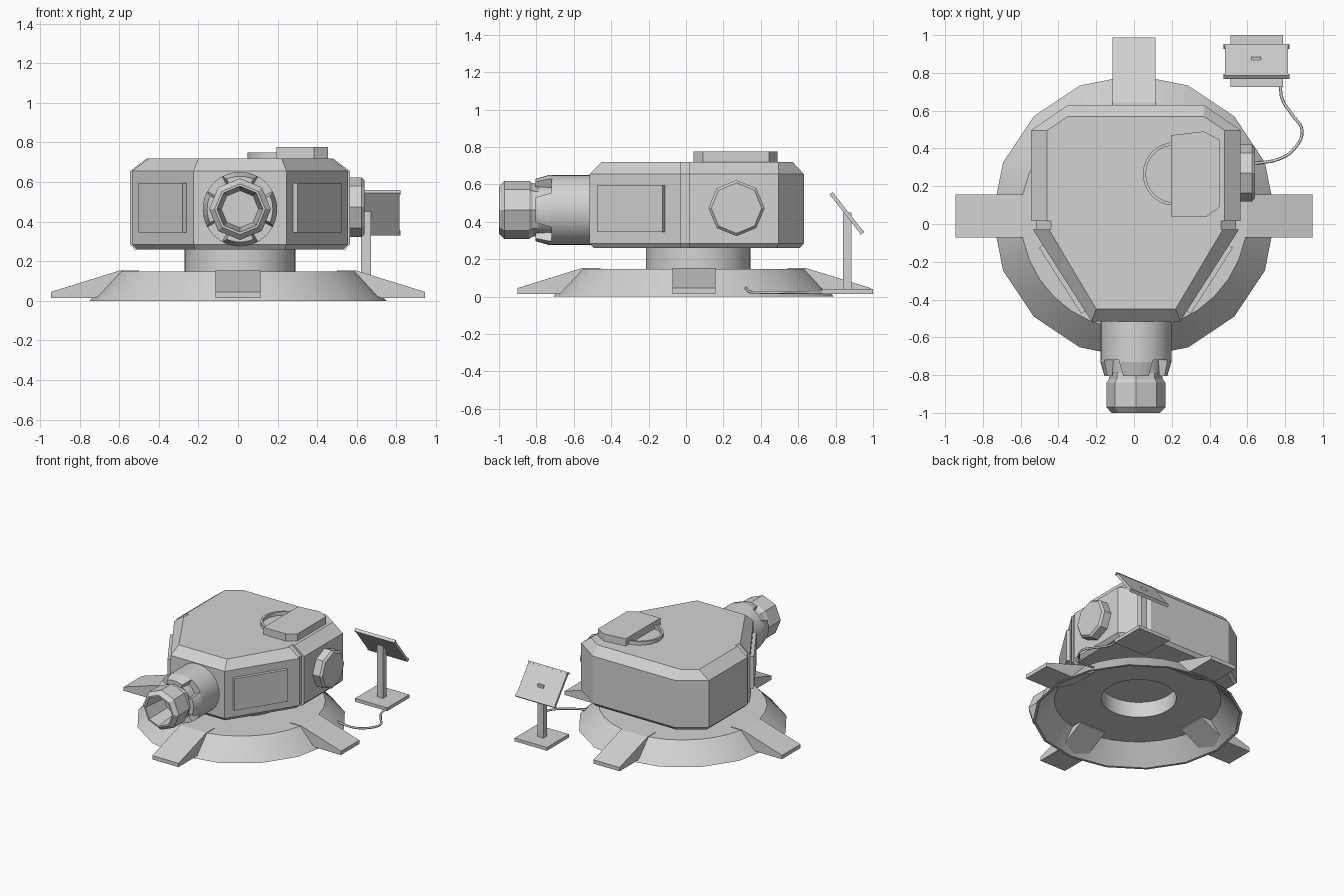
import bpy, bmesh, math
from mathutils import Matrix, Vector

cube = bpy.data.objects.get("Cube")
if cube:
    bpy.data.objects.remove(cube, do_unlink=True)

grey = bpy.data.materials.new("light grey")
grey.use_nodes = True
grey.diffuse_color = (0.65, 0.65, 0.65, 1)
grey.node_tree.nodes["Principled BSDF"].inputs["Base Color"].default_value = (0.65, 0.65, 0.65, 1)


def smooth(ob):
    bpy.ops.object.select_all(action='DESELECT')
    ob.select_set(True)
    bpy.context.view_layer.objects.active = ob
    bpy.ops.object.shade_smooth_by_angle(angle=math.radians(30))


def loft(name, rings, closed=False, is_smooth=False):
    """Skin rings of equal point count; closed joins last ring to first, otherwise ends are capped."""
    bm = bmesh.new()
    vs = [[bm.verts.new(p) for p in ring] for ring in rings]
    n = len(vs[0])
    pairs = list(zip(vs, vs[1:])) + ([(vs[-1], vs[0])] if closed else [])
    for a, b in pairs:
        for i in range(n):
            j = (i + 1) % n
            bm.faces.new((a[i], a[j], b[j], b[i]))
    if not closed:
        bm.faces.new(vs[0])
        bm.faces.new(vs[-1])
    bmesh.ops.recalc_face_normals(bm, faces=bm.faces)
    mesh = bpy.data.meshes.new(name)
    bm.to_mesh(mesh)
    bm.free()
    mesh.materials.append(grey)
    ob = bpy.data.objects.new(name, mesh)
    bpy.context.collection.objects.link(ob)
    if is_smooth:
        smooth(ob)
    return ob


def box(name, centre, size, rot_x=0):
    x, y, z = (s / 2 for s in size)
    m = Matrix.Translation(centre) @ Matrix.Rotation(rot_x, 4, 'X')
    square = [(-x, -y), (x, -y), (x, y), (-x, y)]
    return loft(name, [[m @ Vector((px, py, h)) for px, py in square] for h in (-z, z)])


def circle(r, z, cx=0, cy=0.04, n=32, coarse=False):
    """Horizontal ring; coarse pulls every second point onto the chord."""
    pts = []
    for i in range(n):
        q = r * math.cos(2 * math.pi / n) if coarse and i % 2 else r
        a = 2 * math.pi * i / n
        pts.append((cx + q * math.cos(a), cy + q * math.sin(a), z))
    return pts


# Hollow base shell with a hole under the pedestal
CX, PY = 0.01, 0.065
loft("base", [circle(0.75, 0, coarse=True), circle(0.735, 0.016, coarse=True),
              circle(0.6, 0.148), circle(0.278, 0.148, CX, PY),
              circle(0.278, 0.138, CX, PY), circle(0.595, 0.138),
              circle(0.73, 0, coarse=True)], closed=True, is_smooth=True)
loft("pedestal", [circle(0.28, 0.138, CX, PY), circle(0.28, 0.27, CX, PY),
                  circle(0.268, 0.27, CX, PY), circle(0.268, 0.138, CX, PY)],
     closed=True, is_smooth=True)

# Four sloping feet
foot = [(0.945, 0.015), (0.945, 0.045), (0.6, 0.152), (0.5, 0.152), (0.5, 0.13), (0.72, 0.015)]
for k, name in enumerate(("left", "back", "right", "front")):
    m = Matrix.Translation((0, 0.043, 0)) @ Matrix.Rotation(k * math.pi / 2, 4, 'Z')
    loft(name + "_foot", [[m @ Vector((r, w, z)) for r, z in foot] for w in (-0.114, 0.114)])


# Turret housing: chamfered front and rear halves with a recessed seam
def mirrored(half, z):
    return [(CX + x, y, z) for x, y in half] + [(CX - x, y, z) for x, y in reversed(half)]


def housing(name, outer, top, bottom):
    loft(name, [mirrored(bottom, 0.26), mirrored(outer, 0.285),
                mirrored(outer, 0.655), mirrored(top, 0.72)])


housing("rear_housing",
        [(0.555, 0.015), (0.555, 0.495), (0.36, 0.63)],
        [(0.47, 0.015), (0.47, 0.495), (0.36, 0.57)],
        [(0.53, 0.015), (0.53, 0.485), (0.35, 0.61)])
housing("front_housing",
        [(0.235, -0.515), (0.545, -0.03)],
        [(0.21, -0.45), (0.46, -0.03)],
        [(0.225, -0.495), (0.52, -0.03)])
housing("housing_seam",
        [(0.53, -0.04), (0.53, 0.025)],
        [(0.45, -0.04), (0.45, 0.025)],
        [(0.51, -0.04), (0.51, 0.025)])

# Raised panels on the slanted cheeks
start, end = Vector((0.545, -0.03, 0)), Vector((0.235, -0.515, 0))
along = end - start
normal = Vector((-along.y, along.x, 0)).normalized()
for side, name in ((1, "left"), (-1, "right")):
    rings = []
    for d in (-0.01, 0.025):
        ring = []
        for t, z in ((0.17, 0.345), (0.89, 0.345), (0.89, 0.595), (0.17, 0.595)):
            p = start + along * t + normal * d
            ring.append((CX + side * p.x, p.y, z))
        rings.append(ring)
    loft(name + "_cheek_panel", rings)

# Octagonal side cap
def side_ring(r, x):
    return [(x, 0.27 + r * math.cos(i * math.pi / 4), 0.473 + r * math.sin(i * math.pi / 4))
            for i in range(8)]


loft("side_cap", [side_ring(0.15, 0.55), side_ring(0.15, 0.625), side_ring(0.135, 0.64)])

# Roof hatch: opening rim and the lid lying beside it
HX, HY = 0.215, 0.265
loft("hatch_rim", [circle(0.168, 0.715, HX, HY), circle(0.168, 0.748, HX, HY),
                   circle(0.152, 0.748, HX, HY), circle(0.152, 0.715, HX, HY)],
     closed=True, is_smooth=True)
lid = [(0.195, 0.04), (0.385, 0.04), (0.455, 0.09), (0.455, 0.445), (0.37, 0.49), (0.195, 0.47)]
loft("hatch_lid", [[(x, y, z) for x, y in lid] for z in (0.715, 0.776)])


# Gun barrel along -y
GZ = 0.463


def barrel_point(r, a, y):
    return (CX + r * math.cos(a), y, GZ + r * math.sin(a))


def turned(name, profile, n, is_smooth=False):
    return loft(name, [[barrel_point(r, 2 * math.pi * i / n, y) for i in range(n)]
                       for r, y in profile], is_smooth=is_smooth)


turned("barrel_sleeve", [(0.188, -0.45), (0.188, -0.72)], 32, True)
turned("barrel_neck", [(0.138, -0.7), (0.138, -0.79)], 16, True)
turned("muzzle", [(0.138, -0.78), (0.142, -0.82), (0.156, -0.84), (0.156, -0.97),
                  (0.128, -1.0), (0.116, -1.0), (0.094, -0.8)], 8)
for k, name in enumerate(("left", "top", "right", "bottom")):
    rings = []
    for y, half, r_out, r_in in ((-0.715, 29, 0.188, 0.135), (-0.73, 28, 0.188, 0.135),
                                 (-0.805, 24, 0.166, 0.135)):
        angles = [k * math.pi / 2 + math.radians(half) * s / 3 for s in range(-3, 4)]
        rings.append([barrel_point(r_out, a, y) for a in angles] +
                     [barrel_point(r_in, a, y) for a in reversed(angles)])
    loft(name + "_sleeve_tooth", rings)

# Free-standing tilted panel with its stand
box("stand_plate", (0.65, 0.863, 0.027), (0.28, 0.274, 0.026))
box("stand_post", (0.647, 0.862, 0.24), (0.052, 0.046, 0.42))
tilt = -math.radians(52)
box("tilted_panel", (0.648, 0.86, 0.445), (0.335, 0.265, 0.02), tilt)
slope = Vector((0, math.cos(tilt), math.sin(tilt)))
for s, name in ((1, "lower"), (-1, "upper")):
    box(name + "_panel_rim", Vector((0.648, 0.86, 0.445)) + slope * 0.13 * s,
        (0.348, 0.012, 0.024), tilt)

# Cable from the stand to the base
curve = bpy.data.curves.new("cable", 'CURVE')
curve.dimensions = '3D'
curve.bevel_depth = 0.008
curve.bevel_resolution = 1
curve.resolution_u = 5
curve.use_fill_caps = True
path = [(0.775, 0.76, 0.026), (0.785, 0.66, 0.022), (0.84, 0.575, 0.022), (0.89, 0.495, 0.022),
        (0.85, 0.40, 0.022), (0.77, 0.345, 0.025), (0.64, 0.32, 0.045)]
spline = curve.splines.new('BEZIER')
spline.bezier_points.add(len(path) - 1)
for bp, co in zip(spline.bezier_points, path):
    bp.co = co
    bp.handle_left_type = bp.handle_right_type = 'AUTO'
curve.materials.append(grey)
bpy.context.collection.objects.link(bpy.data.objects.new("cable", curve))
